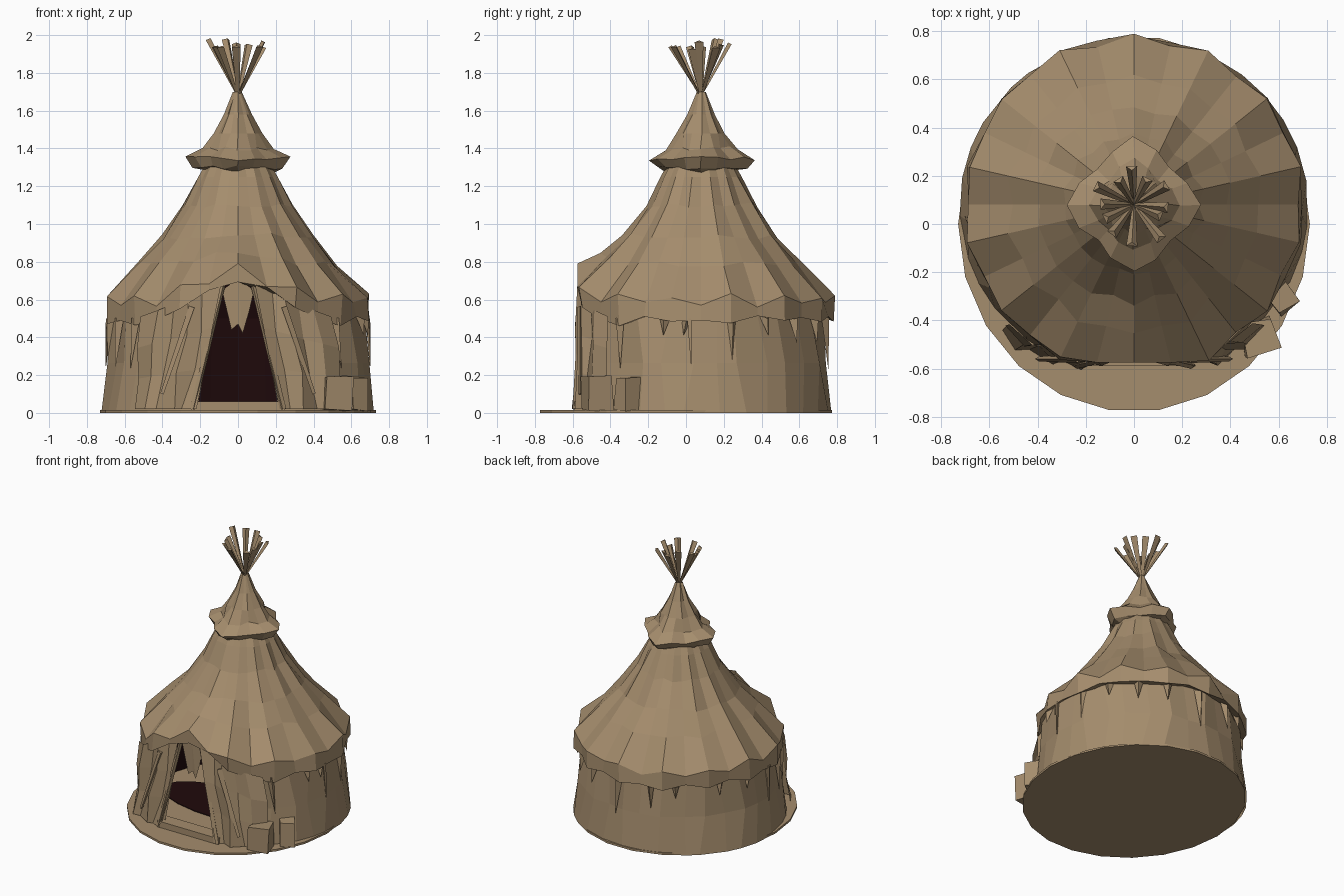
import bpy, bmesh, math, random
from mathutils import Vector

if "Cube" in bpy.data.objects:
    bpy.data.objects.remove(bpy.data.objects["Cube"])

random.seed(4)
CY = 0.08          # tent axis sits slightly behind the centre


def mat(name, col):
    m = bpy.data.materials.new(name)
    m.diffuse_color = (*col, 1)
    m.use_nodes = True
    m.node_tree.nodes["Principled BSDF"].inputs["Base Color"].default_value = m.diffuse_color
    return m


TAN = mat("tan_canvas", (0.376, 0.266, 0.153))
DARK = mat("dark_interior", (0.014, 0.003, 0.0035))


def make(name, verts, faces, m=TAN):
    me = bpy.data.meshes.new(name)
    me.from_pydata([tuple(v) for v in verts], [], faces)
    me.materials.append(m)
    ob = bpy.data.objects.new(name, me)
    bpy.context.collection.objects.link(ob)
    return ob


def grid(name, rows, closed=True, m=TAN, flip=False):
    """Skin rows of points listed from top to bottom."""
    n = len(rows[0])
    faces = []
    for i in range(len(rows) - 1):
        for j in range(n if closed else n - 1):
            k = (j + 1) % n
            f = [i * n + j, (i + 1) * n + j, (i + 1) * n + k, i * n + k]
            faces.append(f[::-1] if flip else f)
    return make(name, [v for r in rows for v in r], faces, m)


def jit(a):
    return random.uniform(-a, a)


def front_dev(a):
    """Degrees away from the front (-y) direction."""
    d = abs(math.degrees(a) + 90) % 360
    return min(d, 360 - d)


def spike(name, a, b, r0, r1, sides=3, flat=1.0):
    """Tapered stick between two points."""
    a, b = Vector(a), Vector(b)
    bm = bmesh.new()
    bmesh.ops.create_cone(bm, cap_ends=True, segments=sides, radius1=r0,
                          radius2=r1, depth=(b - a).length)
    q = (b - a).to_track_quat('Z', 'Y')
    for v in bm.verts:
        v.co.y *= flat
        v.co = q @ v.co + (a + b) / 2
    me = bpy.data.meshes.new(name)
    bm.to_mesh(me)
    bm.free()
    me.materials.append(TAN)
    bpy.context.collection.objects.link(bpy.data.objects.new(name, me))


def block(name, c, s, rot=0.0, j=0.0, m=TAN):
    bm = bmesh.new()
    bmesh.ops.create_cube(bm, size=1)
    for v in bm.verts:
        x, y, z = v.co.x * s[0] + jit(j), v.co.y * s[1] + jit(j), v.co.z * s[2] + jit(j)
        v.co = (c[0] + x * math.cos(rot) - y * math.sin(rot),
                c[1] + x * math.sin(rot) + y * math.cos(rot), max(0, c[2] + z))
    me = bpy.data.meshes.new(name)
    bm.to_mesh(me)
    bm.free()
    me.materials.append(m)
    bpy.context.collection.objects.link(bpy.data.objects.new(name, me))


def disc(name, cy, rx, ry, z0, z1, n, m):
    ring = [(rx * math.cos(math.tau * i / n), cy + ry * math.sin(math.tau * i / n))
            for i in range(n)]
    v = [(x, y, z) for z in (z0, z1) for x, y in ring]
    f = [list(range(n))[::-1], list(range(n, 2 * n))]
    f += [[i, (i + 1) % n, n + (i + 1) % n, n + i] for i in range(n)]
    make(name, v, f, m)


# Ground plate, dark patch of floor and door sill
disc("ground_plate", 0, 0.73, 0.78, 0, 0.015, 22, TAN)
disc("interior_floor", -0.02, 0.58, 0.24, 0.015, 0.02, 20, DARK)
block("door_sill", (0, -0.54, 0.035), (0.5, 0.1, 0.05))

# Roof: 14 ribs with sagging valleys, lifted over the door
N = 28
profile = [(0.10, 1.45, 0), (0.17, 1.33, 0), (0.215, 1.25, 0), (0.29, 1.10, 0),
           (0.415, 0.93, 0.02), (0.53, 0.79, 0.07), (0.71, 0.62, 0.16),
           (0.705, 0.49, 0.23), (0.63, 0.52, 0.19)]
rows = []
for i, (r, z, lift) in enumerate(profile):
    row = []
    for k in range(N):
        a = math.pi / 2 + math.tau * k / N
        valley = k % 2
        w = max(0, 1 - front_dev(a) / 39)
        sag = (0.05, 0.05, 0.05, 0.05, 0.05, 0.045, 0.04, 0.025, 0.0)[i]
        rr = r * (1 - valley * sag) + (jit(0.011) if i > 2 else 0)
        zz = z + lift * w + (jit(0.015) if i > 2 else 0)
        if valley and i == 6:
            zz -= 0.045
        if i == 7:
            zz += 0.025 * valley - 0.015
        y = CY + rr * math.sin(a)
        row.append((rr * math.cos(a), max(y, -0.575 if i < 8 else -0.53), zz))
    rows.append(row)
grid("roof_canvas", rows)

# Smoke cap: diamond-shaped collar
cap = [(0.022, 1.70), (0.07, 1.58), (0.125, 1.48), (0.19, 1.40), (0.28, 1.345),
       (0.24, 1.30), (0.19, 1.28), (0.17, 1.32)]
rows = []
for i, (r, z) in enumerate(cap):
    row = []
    for k in range(16):
        f = (1, 0.87, 0.76, 0.87)[k % 4] if i > 2 else 1 - 0.1 * (k % 2)
        a = math.tau * k / 16
        row.append((r * f * math.cos(a) + jit(0.006), CY + r * f * math.sin(a) + jit(0.006),
                    z + (jit(0.012) if i > 2 else 0)))
    rows.append(row)
grid("smoke_cap", rows)

# Crossed pole tips: flat wedges widening upwards
for k in range(12):
    a = math.tau * k / 12 + jit(0.2)
    r = random.uniform(0.10, 0.20)
    spike("pole_tip", (-0.02 * math.cos(a), CY - 0.02 * math.sin(a), 1.64),
          (r * math.cos(a), CY + r * math.sin(a), random.uniform(1.92, 1.98)),
          0.005, 0.027, 3, 0.5)


# Side wall with a tapered door opening
def wall_point(d, t, shrink=0.0):
    a = math.radians(d - 90)
    r = 0.70 - 0.05 * t - shrink
    top = 0.53 + 0.15 * max(0, 1 - min(d, 360 - d) / 40)
    return [1.035 * r * math.cos(a), max(0.07 + r * math.sin(a), -0.55), top * t]


cols = [14] + [26 + 308 * k / 26 for k in range(27)] + [346]
rows = []
for t in (1, 0.5, 0):
    row = []
    for k, d in enumerate(cols):
        p = wall_point(d + (jit(3) if 0 < k < 28 else 0), t,
                       (0.016 * (k % 2) if t else 0) + (jit(0.01) if t else 0))
        if k in (0, len(cols) - 1):
            p[0] = (0.22 - 0.12 * t) * (1 if k == 0 else -1)
        row.append(p)
    rows.append(row)
grid("wall_canvas", rows, closed=False)

# Dark inner lining
rows = []
for r, z in ((0.10, 1.30), (0.34, 0.92), (0.53, 0.68), (0.60, 0.50), (0.65, 0.02)):
    rows.append([(r * math.cos(a), 0.07 + r * math.sin(a), z) for a in
                 (math.radians(-55 + 290 * k / 22) for k in range(23))])
grid("inner_lining", rows, closed=False, m=DARK, flip=True)

# Gathered door curtains and leaning door posts, mirrored left and right
for s in (1, -1):
    rows = []
    for t in (1, 0.66, 0.33, 0):
        row = []
        for c in range(6):
            u = c / 5
            x0, x1 = 0.22 - 0.13 * t, 0.56 - 0.06 * t
            z = 0.02 + t * (0.66 - 0.17 * u)
            y = -0.565 + 0.13 * u * u - 0.02 * (1 - t) + (0.018 if c % 2 else -0.012)
            edge = 0 if c == 0 else 0.022
            row.append((s * (x0 + (x1 - x0) * u + jit(edge)), y + jit(0.012), z))
        rows.append(row)
    grid("door_curtain", rows, closed=False, flip=(s < 0))
    spike("door_post", (s * 0.24, -0.585, 0.02), (s * 0.08, -0.55, 0.68), 0.016, 0.014, 4)
    spike("tie_post", (s * 0.40, -0.56, 0.10), (s * 0.24, -0.56, 0.56), 0.012, 0.02, 3)
    spike("side_stake", (s * 0.70, CY - 0.05, 0.25), (s * 0.69, CY - 0.06, 0.50), 0.004, 0.014)

# Ragged valance in the doorway
make("door_valance",
     [(-0.085, -0.53, 0.65), (-0.035, -0.53, 0.44), (0.0, -0.53, 0.47), (0.025, -0.53, 0.42),
      (0.06, -0.53, 0.54), (0.085, -0.53, 0.65), (0, -0.54, 0.71)],
     [(0, 1, 2, 6), (6, 2, 3), (6, 3, 4, 5)])

# Hanging canvas tatters below the eaves
for k in range(15):
    a = math.radians(-40 + 260 * (k + jit(0.3)) / 14)
    length = random.choice((0.09, 0.13, 0.18, 0.27))
    w = random.uniform(0.03, 0.06)

    def at(off, r, z):
        return (1.01 * r * math.cos(a + off), 0.07 + r * math.sin(a + off), z)
    make("eave_tatter", [at(-w, 0.65, 0.52), at(w, 0.65, 0.52), at(jit(w), 0.685, 0.50 - length),
                         at(0, 0.69, 0.50)],
         [(0, 2, 3), (3, 2, 1), (1, 2, 0)])

# Supply crates beside the door
block("crate", (0.52, -0.47, 0.10), (0.14, 0.14, 0.18), 0.25, 0.012)
block("crate", (0.61, -0.30, 0.10), (0.10, 0.13, 0.18), 0.5, 0.012)
